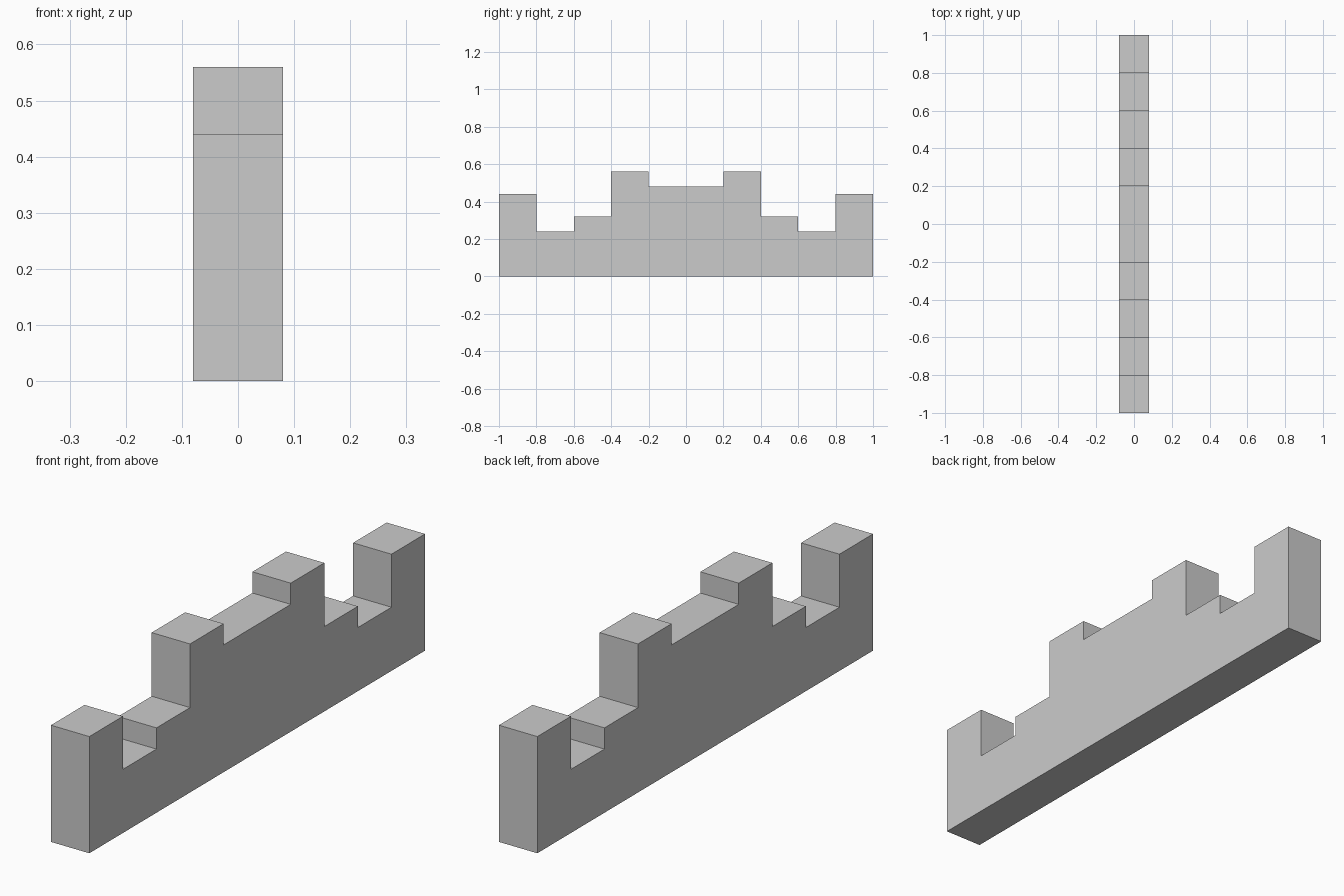
import bpy, bmesh

if "Cube" in bpy.data.objects:
    bpy.data.objects.remove(bpy.data.objects["Cube"])

HALF_THICKNESS = 0.08
STEP = 0.2
# Step heights from the middle outwards, mirrored along y
half_heights = [0.48, 0.56, 0.32, 0.24, 0.44]
heights = half_heights[::-1] + half_heights

# Stepped outline in the y-z plane
outline = [(1.0, 0.0), (-1.0, 0.0)]
for i, h in enumerate(heights):
    y0 = -1.0 + i * STEP
    for point in ((y0, h), (y0 + STEP, h)):
        if i == 5 and point[0] == y0:
            continue  # the two middle steps share one flat top
        if i == 4 and point[0] != y0:
            continue
        outline.append(point)

# Extrude the outline across the thickness
bm = bmesh.new()
face = bm.faces.new([bm.verts.new((-HALF_THICKNESS, y, z)) for y, z in outline])
ext = bmesh.ops.extrude_face_region(bm, geom=[face], use_keep_orig=True)
moved = [g for g in ext["geom"] if isinstance(g, bmesh.types.BMVert)]
bmesh.ops.translate(bm, verts=moved, vec=(2 * HALF_THICKNESS, 0, 0))
bmesh.ops.recalc_face_normals(bm, faces=bm.faces)

mesh = bpy.data.meshes.new("stepped_wall")
bm.to_mesh(mesh)
bm.free()
wall = bpy.data.objects.new("stepped_wall", mesh)
bpy.context.collection.objects.link(wall)
